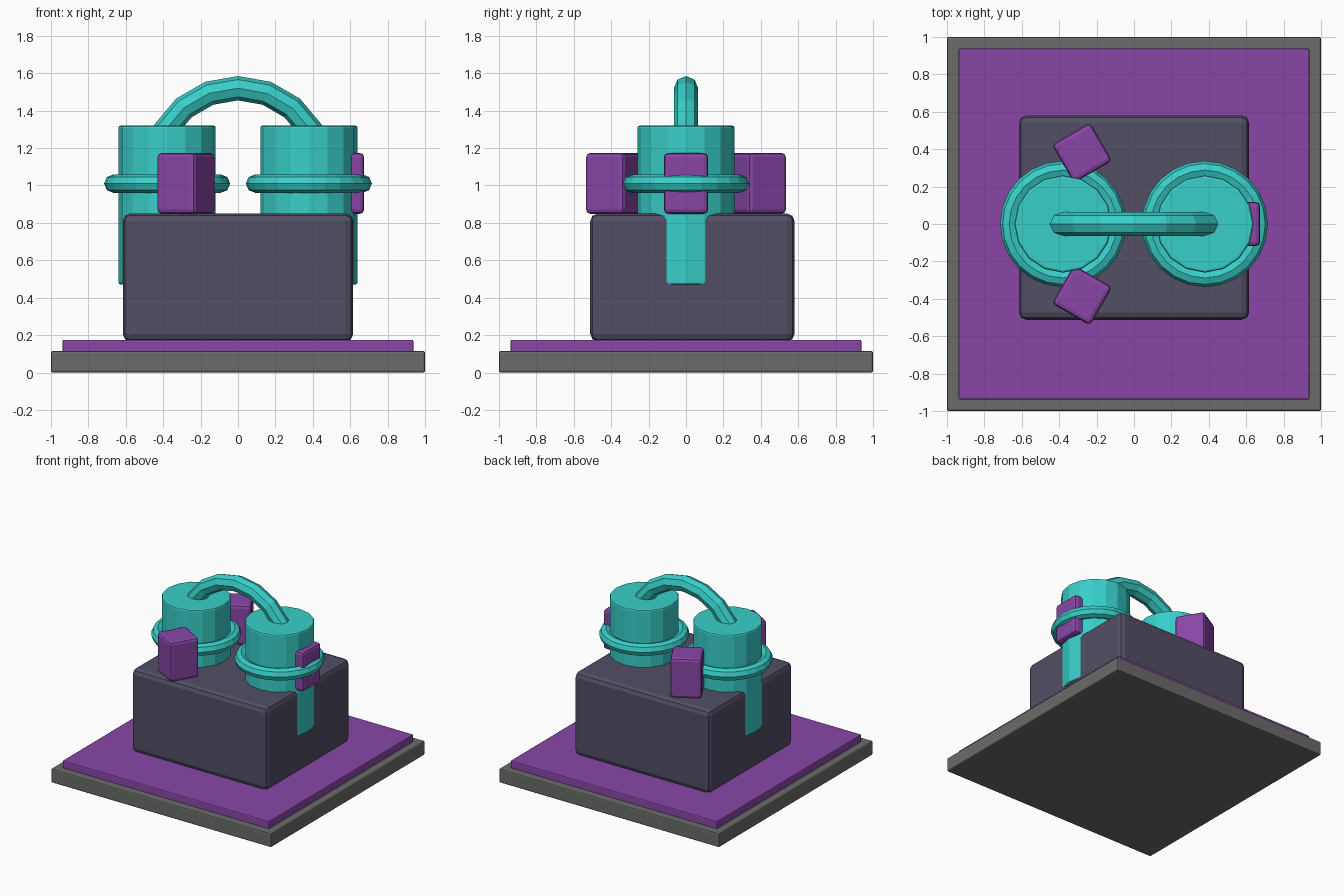
import bpy, bmesh, math
from mathutils import Vector, Matrix

if "Cube" in bpy.data.objects:
    bpy.data.objects.remove(bpy.data.objects["Cube"])


def material(name, rgb):
    m = bpy.data.materials.new(name)
    m.diffuse_color = (*rgb, 1)
    m.use_nodes = True
    m.node_tree.nodes["Principled BSDF"].inputs["Base Color"].default_value = m.diffuse_color
    return m


GREY = material("stone grey", (0.142, 0.15, 0.142))
PURPLE = material("purple", (0.25, 0.062, 0.39))
SLATE = material("dark slate", (0.085, 0.078, 0.128))
TEAL = material("teal", (0.04, 0.62, 0.58))


def finish(name, bm, mat, bevel=0, segments=2):
    bmesh.ops.recalc_face_normals(bm, faces=bm.faces)
    mesh = bpy.data.meshes.new(name)
    bm.to_mesh(mesh)
    bm.free()
    mesh.materials.append(mat)
    ob = bpy.data.objects.new(name, mesh)
    bpy.context.collection.objects.link(ob)
    if bevel:
        mod = ob.modifiers.new("Bevel", 'BEVEL')
        mod.width = bevel
        mod.segments = segments
        mod.limit_method = 'ANGLE'
        mod.angle_limit = math.radians(40)
    return ob


def box(name, centre, size, mat, bevel, turn=0):
    bm = bmesh.new()
    bmesh.ops.create_cube(bm, size=1, matrix=Matrix.Diagonal((*size, 1)))
    ob = finish(name, bm, mat, bevel)
    ob.location = centre
    ob.rotation_euler.z = turn
    return ob


def tube(name, path, radius, mat, sides=8, closed=False):
    """Sweep a round section along a list of (point, outward, binormal)."""
    bm = bmesh.new()
    rings = []
    for p, out, bi in path:
        angles = [math.tau * k / sides for k in range(sides)]
        rings.append([bm.verts.new(p + radius * (out * math.cos(a) + bi * math.sin(a)))
                      for a in angles])
    n = len(rings)
    for i in range(n if closed else n - 1):
        a, b = rings[i], rings[(i + 1) % n]
        for k in range(sides):
            j = (k + 1) % sides
            bm.faces.new((a[k], a[j], b[j], b[k]))
    if not closed:
        bm.faces.new(rings[0])
        bm.faces.new(rings[-1])
    return finish(name, bm, mat)


# Layered base and main block
box("base_plate", (0, 0, 0.0575), (2, 2, 0.115), GREY, 0.01)
box("base_mat", (0, 0, 0.14), (1.876, 1.876, 0.07), PURPLE, 0.008)
box("main_block", (0, 0.034, 0.508), (1.232, 1.092, 0.684), SLATE, 0.04)

# Pair of drums, each with a ring around it
for side, x in (("left", -0.379), ("right", 0.379)):
    bm = bmesh.new()
    bmesh.ops.create_cone(bm, cap_ends=True, segments=16, radius1=0.26, radius2=0.26,
                          depth=0.85, matrix=Matrix.Rotation(math.pi / 2, 4, 'Z'))
    drum = finish(side + "_drum", bm, TEAL, 0.012)
    drum.location = (x, 0, 0.895)
    path = []
    for i in range(24):
        a = math.tau * i / 24
        out = Vector((math.cos(a), math.sin(a), 0))
        path.append((Vector((x, 0, 1.01)) + 0.288 * out, out, Vector((0, 0, 1))))
    tube(side + "_ring", path, 0.049, TEAL, closed=True)

# Arched handle joining the drums
arch = []
for i in range(-4, 5):
    a = math.radians(20 * i)
    out = Vector((math.sin(a), 0, math.cos(a)))
    arch.append((Vector((0, 0, 1.07)) + 0.45 * out, out, Vector((0, 1, 0))))
tube("arched_handle", arch, 0.065, TEAL)

# Three blocks spaced around an oval
for i in range(3):
    a = math.tau * i / 3
    box(f"small_block_{i + 1}", (0.556 * math.cos(a), 0.44 * math.sin(a), 1.011),
        (0.236, 0.236, 0.325), PURPLE, 0.022, a)
